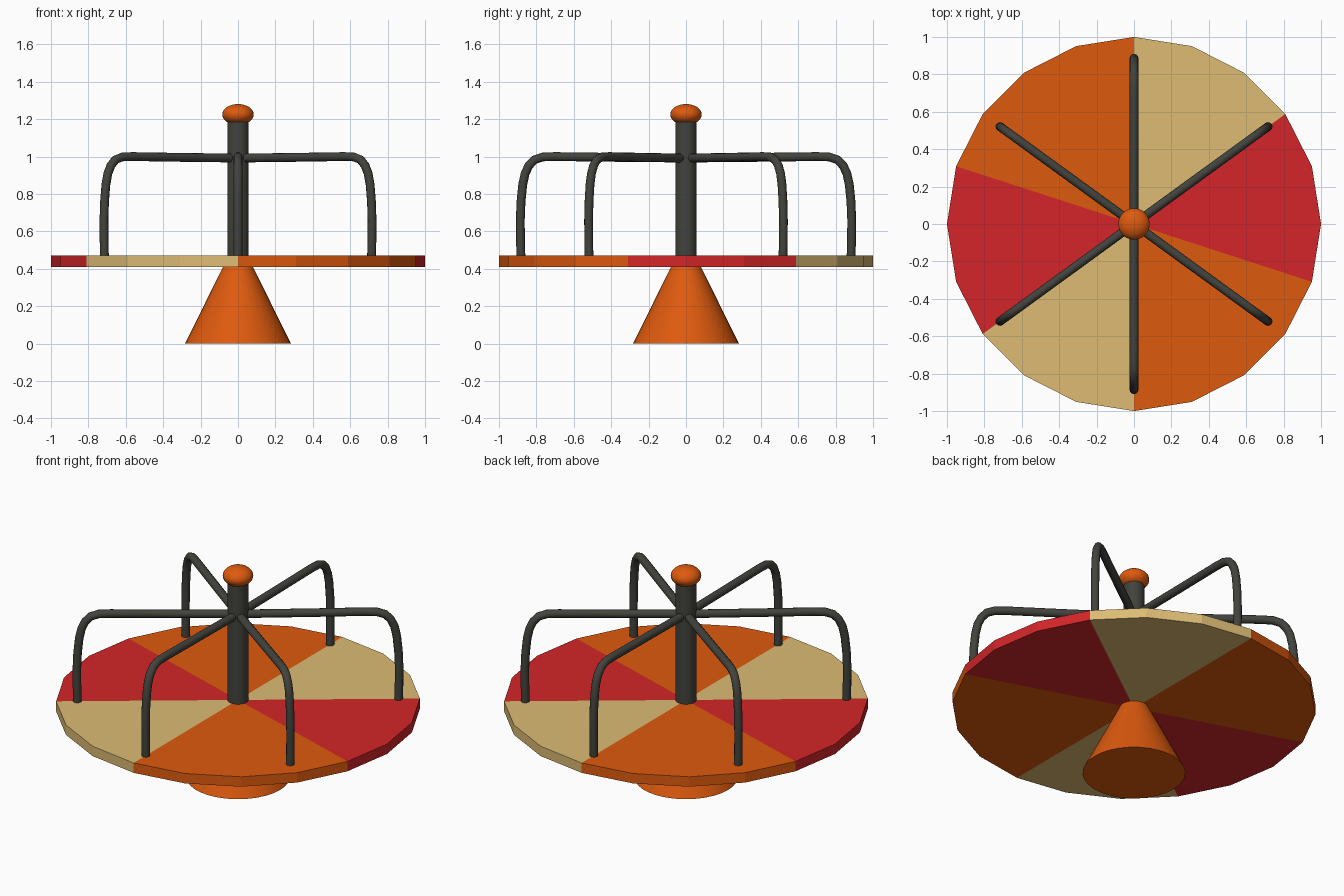
import bpy, bmesh, math

if "Cube" in bpy.data.objects:
    bpy.data.objects.remove(bpy.data.objects["Cube"])


def material(name, rgb):
    lin = [((c / 255 + 0.055) / 1.055) ** 2.4 if c > 10 else c / 255 / 12.92 for c in rgb]
    m = bpy.data.materials.new(name)
    m.diffuse_color = (*lin, 1)
    m.use_nodes = True
    m.node_tree.nodes["Principled BSDF"].inputs["Base Color"].default_value = m.diffuse_color
    return m


ORANGE = material("orange paint", (222, 90, 14))
RED = material("red paint", (211, 37, 40))
TAN = material("tan paint", (221, 187, 116))
DARK = material("dark steel", (66, 67, 61))


def add_object(name, mesh, mats):
    ob = bpy.data.objects.new(name, mesh)
    bpy.context.collection.objects.link(ob)
    for m in mats:
        mesh.materials.append(m)
    return ob


def smooth(ob):
    bpy.ops.object.select_all(action='DESELECT')
    ob.select_set(True)
    bpy.context.view_layer.objects.active = ob
    bpy.ops.object.shade_smooth_by_angle(angle=math.radians(40))


def cone(name, r1, r2, z1, z2, mat, sides=32):
    bpy.ops.mesh.primitive_cone_add(vertices=sides, radius1=r1, radius2=r2,
                                    depth=z2 - z1, location=(0, 0, (z1 + z2) / 2))
    ob = bpy.context.object
    ob.name = name
    ob.data.materials.append(mat)
    smooth(ob)
    return ob


# Deck: 20-sided disc cut into wedges, coloured in sectors 3 tan, 3 red, 4 orange
SIDES, Z0, Z1 = 20, 0.41, 0.47
PATTERN = [1, 1, 2, 2, 2, 0, 0, 0, 0, 1]   # half turn, from angle 0, 18 degree steps
bm = bmesh.new()
lo, hi = bm.verts.new((0, 0, Z0)), bm.verts.new((0, 0, Z1))
rim = []
for i in range(SIDES):
    a = math.tau * i / SIDES
    rim.append([bm.verts.new((math.cos(a), math.sin(a), z)) for z in (Z0, Z1)])
for i in range(SIDES):
    (a0, a1), (b0, b1) = rim[i], rim[(i + 1) % SIDES]
    for vs in ((hi, a1, b1), (lo, b0, a0), (a0, b0, b1, a1)):
        bm.faces.new(vs).material_index = PATTERN[i % 10]
mesh = bpy.data.meshes.new("deck")
bm.to_mesh(mesh)
bm.free()
add_object("deck", mesh, [ORANGE, RED, TAN])

# Base cone, centre post and cap knob
cone("base_cone", 0.283, 0.078, 0, 0.415, ORANGE)
cone("centre_post", 0.057, 0.057, 0.45, 1.2, DARK)
bpy.ops.mesh.primitive_uv_sphere_add(segments=32, ring_count=16, radius=1, location=(0, 0, 1.225))
knob = bpy.context.object
knob.name = "post_knob"
knob.scale = (0.084, 0.084, 0.056)
bpy.ops.object.transform_apply(location=False, rotation=False, scale=True)
knob.data.materials.append(ORANGE)
smooth(knob)

# Hand rails: bent tubes from the post out and down to the deck
PROFILE = [(0, 0.992), (0.4, 0.996), (0.70, 1.0), (0.765, 0.998), (0.81, 0.983), (0.84, 0.952),
           (0.86, 0.91), (0.873, 0.85), (0.882, 0.76), (0.886, 0.66), (0.885, 0.55), (0.882, 0.45)]
for n, deg in enumerate((36, 90, 144, 216, 270, 324)):
    a = math.radians(deg)
    cu = bpy.data.curves.new("rail_path", 'CURVE')
    cu.dimensions = '3D'
    cu.bevel_depth = 0.0235
    cu.bevel_resolution = 4
    cu.use_fill_caps = True
    sp = cu.splines.new('POLY')
    sp.points.add(len(PROFILE) - 1)
    for p, (r, z) in zip(sp.points, PROFILE):
        p.co = (r * math.cos(a), r * math.sin(a), z, 1)
    tmp = bpy.data.objects.new("rail_path", cu)
    bpy.context.collection.objects.link(tmp)
    dg = bpy.context.evaluated_depsgraph_get()
    mesh = bpy.data.meshes.new_from_object(tmp.evaluated_get(dg))
    bpy.data.objects.remove(tmp)
    mesh.materials.clear()
    smooth(add_object(f"hand_rail_{n + 1}", mesh, [DARK]))
